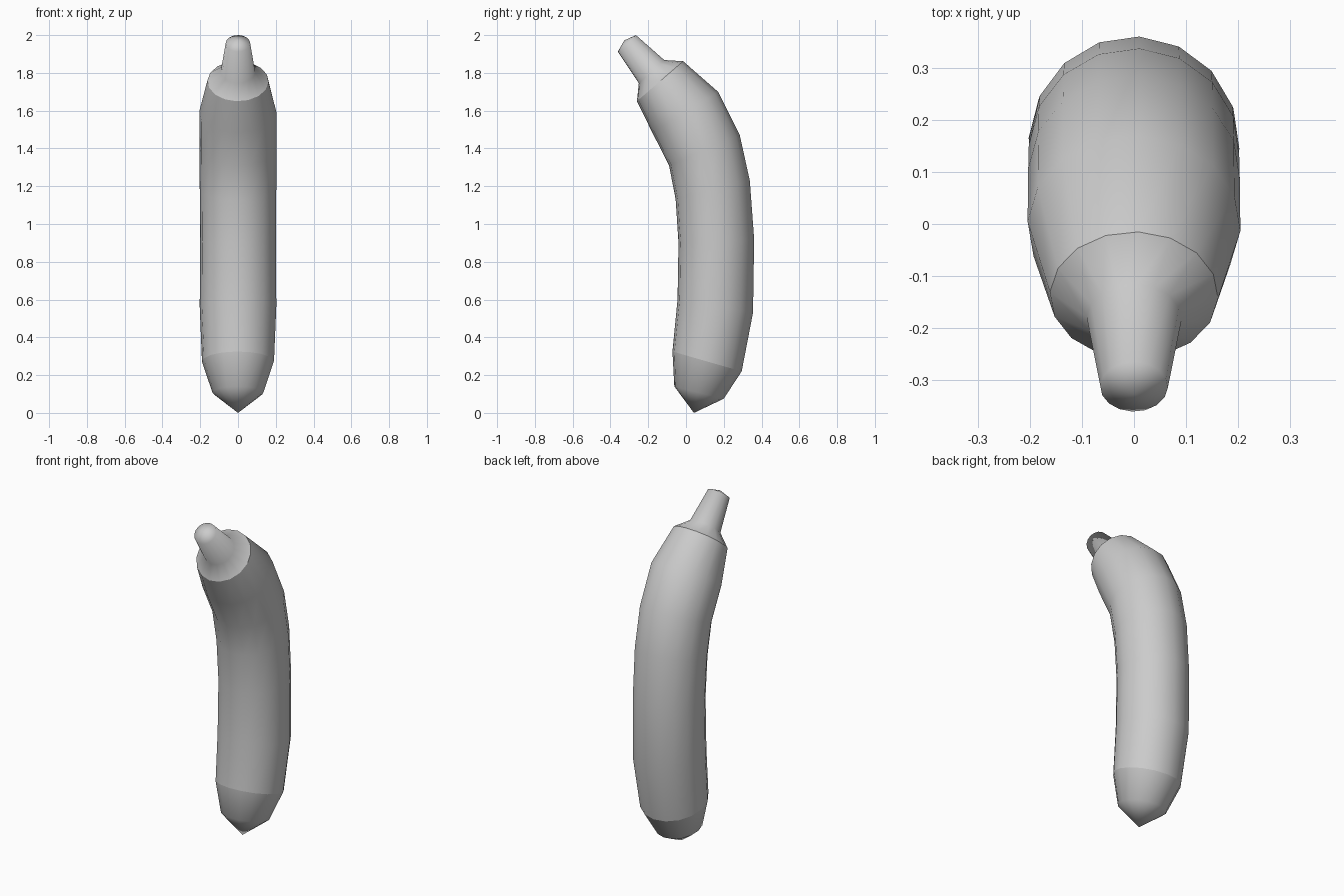
import bpy, bmesh
from math import sin, cos, pi, radians
from mathutils import Vector

if "Cube" in bpy.data.objects:
    bpy.data.objects.remove(bpy.data.objects["Cube"])

SIDES = 16


def loft(name, sections, start=None, end=None):
    """Skin circular rings, each given by its front and back (y, z) points."""
    bm = bmesh.new()
    rings = []
    for fy, fz, by, bz in sections:
        front, back = Vector((0, fy, fz)), Vector((0, by, bz))
        mid, half = (front + back) / 2, (back - front) / 2
        ring = []
        for i in range(SIDES):
            a = 2 * pi * i / SIDES - radians(3)
            ring.append(bm.verts.new(mid + half * sin(a) + Vector((half.length * cos(a), 0, 0))))
        rings.append(ring)
    for lo, hi in zip(rings, rings[1:]):
        for i in range(SIDES):
            j = (i + 1) % SIDES
            bm.faces.new((lo[i], lo[j], hi[j], hi[i]))
    # Pointed ends
    for point, ring, flip in ((start, rings[0], True), (end, rings[-1], False)):
        if point:
            v = bm.verts.new((0, *point))
            for i in range(SIDES):
                a, b = ring[i], ring[(i + 1) % SIDES]
                bm.faces.new((b, a, v) if flip else (a, b, v))
    for f in bm.faces:
        f.smooth = True
    mesh = bpy.data.meshes.new(name)
    bm.to_mesh(mesh)
    bm.free()
    ob = bpy.data.objects.new(name, mesh)
    bpy.context.collection.objects.link(ob)
    return ob


seam_low = (-0.072, 0.325, 0.295, 0.22)
seam_top = (-0.26, 1.65, -0.015, 1.862)

# Pointed blossom end
loft("bottom_tip", [(-0.062, 0.14, 0.20, 0.075), seam_low], start=(0.042, 0.0))

# Curved fruit body
loft("body", [
    seam_low,
    (-0.045, 0.60, 0.355, 0.53),
    (-0.04, 0.90, 0.361, 0.92),
    (-0.055, 1.13, 0.338, 1.23),
    (-0.09, 1.31, 0.285, 1.47),
    (-0.178, 1.483, 0.17, 1.70),
    seam_top,
])

# Crown and tapered stem
loft("stem", [
    seam_top,
    (-0.25, 1.745, -0.115, 1.868),
    (-0.361, 1.912, -0.265, 2.0),
], end=(-0.327, 1.972))
